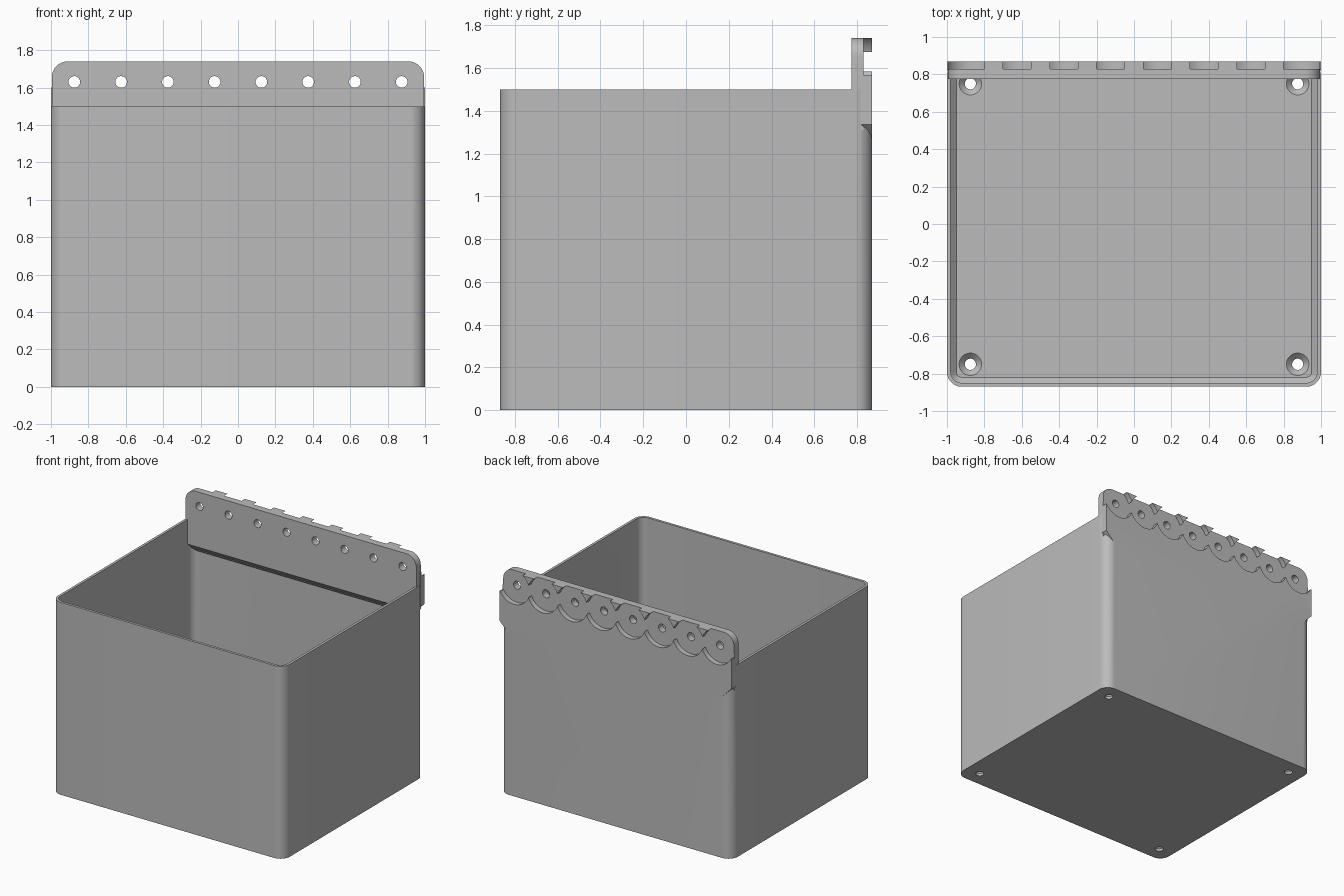
import bpy, bmesh, math
from mathutils import Matrix

cube = bpy.data.objects.get("Cube")
if cube:
    bpy.data.objects.remove(cube)

HX, HY, H = 1.0, 0.87, 1.5        # half width, half depth, bin height
TOP, HOLE_Z = 1.74, 1.63          # hanger top, hanger hole height
SEG = 12

grey = bpy.data.materials.new("plain grey")
grey.use_nodes = True
colour = (0.5, 0.5, 0.5, 1)
grey.diffuse_color = colour
grey.node_tree.nodes["Principled BSDF"].inputs["Base Color"].default_value = colour


def finish(name, bm):
    bmesh.ops.recalc_face_normals(bm, faces=bm.faces)
    mesh = bpy.data.meshes.new(name)
    bm.to_mesh(mesh)
    bm.free()
    mesh.materials.append(grey)
    obj = bpy.data.objects.new(name, mesh)
    bpy.context.collection.objects.link(obj)
    return obj


def arc(cx, cy, r, start):
    """Quarter circle, counter-clockwise from the start angle."""
    angles = [start + math.pi / 2 * i / SEG for i in range(SEG + 1)]
    return [(cx + r * math.cos(a), cy + r * math.sin(a)) for a in angles]


def rounded_rect(hx, hy, r):
    corners = [(1, 1), (-1, 1), (-1, -1), (1, -1)]
    return [p for i, (sx, sy) in enumerate(corners)
            for p in arc(sx * (hx - r), sy * (hy - r), r, i * math.pi / 2)]


def prism(name, points, start, end, place):
    """Extrude a 2D outline; place maps (u, v, depth) to x, y, z."""
    bm = bmesh.new()
    rings = [[bm.verts.new(place(u, v, d)) for u, v in points] for d in (start, end)]
    n = len(points)
    for ring in rings:
        bm.faces.new(ring)
    for i in range(n):
        j = (i + 1) % n
        bm.faces.new((rings[0][i], rings[0][j], rings[1][j], rings[1][i]))
    return finish(name, bm)


def cylinder(name, centre, r1, r2, depth, along_y=False):
    bm = bmesh.new()
    m = Matrix.Translation(centre)
    if along_y:
        m = m @ Matrix.Rotation(math.pi / 2, 4, 'X')
    bmesh.ops.create_cone(bm, cap_ends=True, segments=48, radius1=r1, radius2=r2,
                          depth=depth, matrix=m)
    return finish(name, bm)


def combine(obj, other, operation):
    """Apply a boolean and remove the helper."""
    other.hide_render = True
    mod = obj.modifiers.new("boolean", 'BOOLEAN')
    mod.operation, mod.object, mod.solver = operation, other, 'EXACT'
    bpy.ops.object.select_all(action='DESELECT')
    bpy.context.view_layer.objects.active = obj
    obj.select_set(True)
    bpy.ops.object.modifier_apply(modifier=mod.name)
    bpy.data.objects.remove(other)


def on_back(u, v, d):
    return (u, d, v)


# Open bin: rings run up the outside, over the rim and down to the floor
bm = bmesh.new()
levels = [(0, 0, 0.08), (0, H, 0.08), (0.02, H, 0.06), (0.02, 0.08, 0.06), (0.05, 0.05, 0.03)]
rings = [[bm.verts.new((x, y, z)) for x, y in rounded_rect(HX - inset, HY - inset, r)]
         for inset, z, r in levels]
for a, b in zip(rings, rings[1:]):
    for i in range(len(a)):
        j = (i + 1) % len(a)
        bm.faces.new((a[i], a[j], b[j], b[i]))
bm.faces.new(rings[0])
bm.faces.new(rings[-1])
storage_bin = finish("storage_bin_with_hanger", bm)

# Hanger plate with rounded top corners
PX, R = 0.995, 0.085
top_edge = (arc(PX - R, TOP - R, R, 0) + arc(R - PX, TOP - R, R, math.pi / 2))
plate = prism("hanger_plate", top_edge + [(-PX, 1.31), (PX, 1.31)], 0.775, 0.83, on_back)

# Sloped support under the plate, inside the bin
support = prism("plate_support", [(0.775, 1.31), (0.775, 1.4), (0.845, 1.4), (0.845, 1.24)],
                -0.975, 0.975, lambda u, v, d: (d, u, v))

# Square-cornered back layer with sloped lower ends
back = prism("back_layer", top_edge + [(-PX, 1.6), (-HX, 1.6), (-HX, 1.337), (-0.92, 1.257),
                                       (0.92, 1.257), (HX, 1.337), (HX, 1.6), (PX, 1.6)],
             0.82, HY, on_back)
for part in (plate, support, back):
    combine(storage_bin, part, 'UNION')

# Scalloped recesses, square end recesses and hanger holes
hole_xs = [-0.875 + 0.25 * i for i in range(8)]
for x in hole_xs:
    combine(storage_bin, cylinder("recess", (x, 0.88, HOLE_Z), 0.1335, 0.1335, 0.1, True),
            'DIFFERENCE')
for s in (-1, 1):
    end = [(s * 0.9, 1.567), (s * 1.1, 1.567), (s * 1.1, 1.8), (s * 0.9, 1.8)]
    combine(storage_bin, prism("end_recess", end, 0.83, 0.93, on_back), 'DIFFERENCE')
for x in hole_xs:
    combine(storage_bin, cylinder("hole", (x, 0.82, HOLE_Z), 0.031, 0.031, 0.3, True),
            'DIFFERENCE')

# Countersunk screw holes in the floor
for x in (-0.875, 0.875):
    for y in (-0.75, 0.75):
        combine(storage_bin, cylinder("screw_hole", (x, y, 0), 0.03, 0.03, 0.3), 'DIFFERENCE')
        combine(storage_bin, cylinder("countersink", (x, y, 0.04), 0.03, 0.07, 0.04),
                'DIFFERENCE')

bpy.ops.object.select_all(action='DESELECT')
storage_bin.select_set(True)
bpy.context.view_layer.objects.active = storage_bin
bpy.ops.object.shade_smooth_by_angle(angle=math.radians(30))
